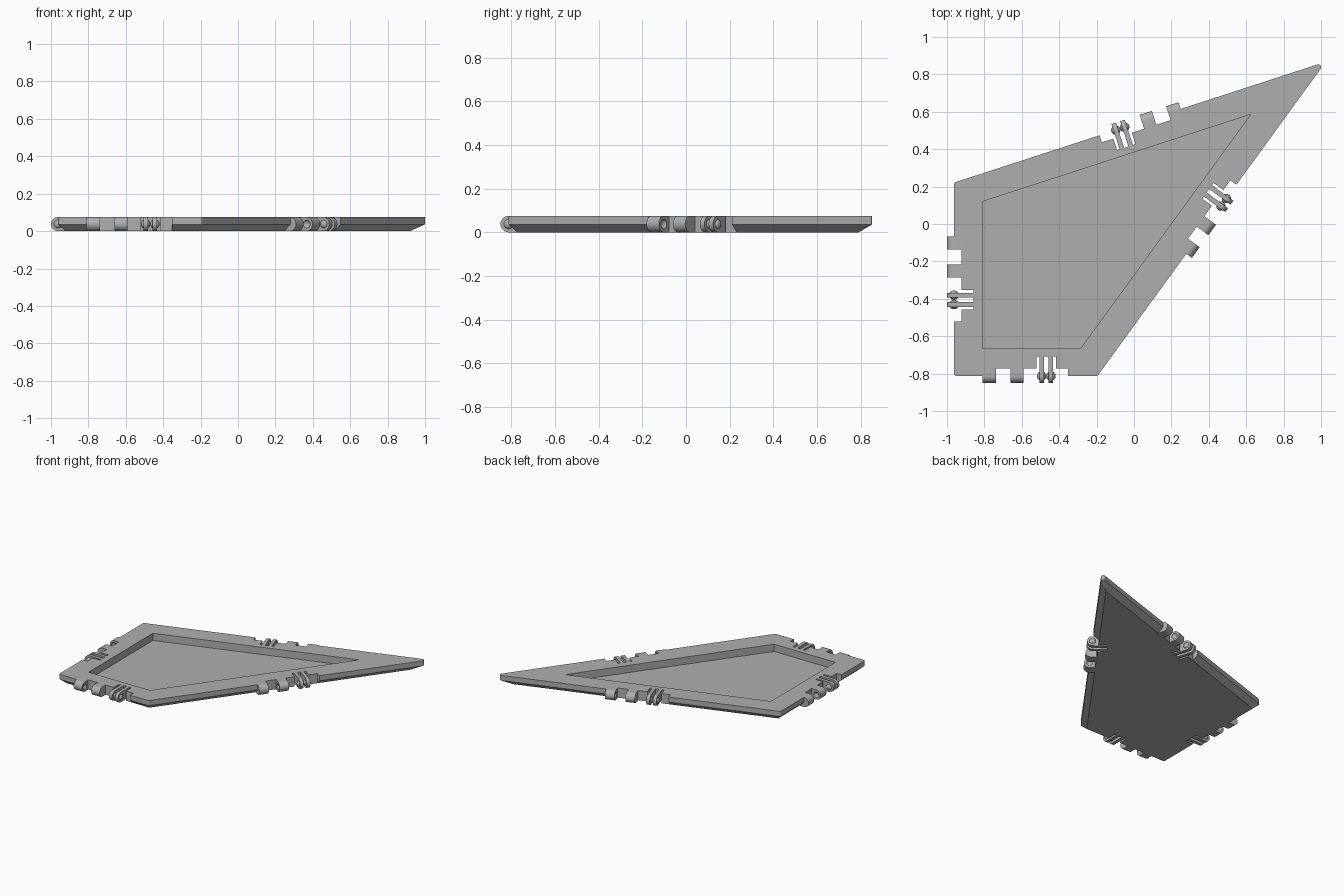
import bpy, bmesh, math
from mathutils import Vector

if "Cube" in bpy.data.objects:
    bpy.data.objects.remove(bpy.data.objects["Cube"])

H = 0.075            # plate thickness
R = H / 2            # hinge barrel radius
CHAMFER = 0.04       # inset of the lower bevel
DOME_R, DOME_H = 0.025, 0.013   # snap bumps and sockets

grey = bpy.data.materials.new("light_grey")
grey.diffuse_color = (0.43, 0.43, 0.43, 1)
grey.use_nodes = True
grey.node_tree.nodes["Principled BSDF"].inputs["Base Color"].default_value = grey.diffuse_color

# plate corners, counter-clockwise
corners = [Vector(p) for p in [(-0.9626, 0.221), (-0.9626, -0.8125),
                               (-0.1954, -0.8125), (1.0248, 0.867)]]
recess = [(-0.81, 0.12), (-0.81, -0.666), (-0.286, -0.666), (0.623, 0.5855)]


def finish(name, bm):
    bmesh.ops.recalc_face_normals(bm, faces=bm.faces)
    mesh = bpy.data.meshes.new(name)
    bm.to_mesh(mesh)
    bm.free()
    mesh.materials.append(grey)
    ob = bpy.data.objects.new(name, mesh)
    bpy.context.collection.objects.link(ob)
    return ob


def loft(name, rings):
    """Closed solid through rings of equal point count."""
    bm = bmesh.new()
    vs = [[bm.verts.new(p) for p in ring] for ring in rings]
    n = len(rings[0])
    for a, b in zip(vs, vs[1:]):
        for i in range(n):
            j = (i + 1) % n
            bm.faces.new((a[i], a[j], b[j], b[i]))
    bm.faces.new(vs[0])
    bm.faces.new(vs[-1])
    bmesh.ops.remove_doubles(bm, verts=bm.verts, dist=1e-5)
    return finish(name, bm)


def ball(name, centre):
    bm = bmesh.new()
    bmesh.ops.create_uvsphere(bm, u_segments=32, v_segments=20, radius=DOME_R)
    bmesh.ops.translate(bm, verts=bm.verts, vec=centre)
    return finish(name, bm)


def activate(ob):
    bpy.ops.object.select_all(action='DESELECT')
    ob.select_set(True)
    bpy.context.view_layer.objects.active = ob


def cut(ob, cutter):
    m = ob.modifiers.new("cut", 'BOOLEAN')
    m.operation, m.solver, m.object = 'DIFFERENCE', 'EXACT', cutter
    activate(ob)
    bpy.ops.object.modifier_apply(modifier=m.name)
    bpy.data.objects.remove(cutter)


def smooth(ob):
    activate(ob)
    bpy.ops.object.shade_smooth_by_angle(angle=math.radians(30))


def edge_frame(i):
    a, b = corners[i], corners[(i + 1) % 4]
    u = (b - a).normalized()
    return (a + b) / 2, u, Vector((u.y, -u.x))


# plate: rounded rim above a chamfered underside
low, rim = [], []
for i, p in enumerate(corners):
    n1, n2 = edge_frame(i - 1 if i else 3)[2], edge_frame(i)[2]
    mitre = (n1 + n2) / (1 + n1.dot(n2))
    r = 0.015
    for k in range(7):
        d = n1.slerp(n2, k / 6)
        low.append(p - mitre * CHAMFER)
        rim.append(p - mitre * r + d * r)
plate = loft("plate", [[(*p, 0) for p in low], [(*p, 0.036) for p in rim],
                       [(*p, H) for p in rim]])
cut(plate, loft("recess_cutter", [[(*p, z) for p in recess] for z in (0.019, 0.2)]))

# hinge notch outline: u along the edge, v outward
notch = [(-0.23, -0.04), (0.058, -0.04), (0.058, -0.104), (0.162, -0.104),
         (0.162, -0.04), (0.226, -0.04), (0.226, 0.1), (-0.23, 0.1)]

for i, side in enumerate(("left", "front", "right", "back")):
    mid, u, out = edge_frame(i)

    def at(a, v, z):
        return (*(mid + u * a + out * v), z)

    cut(plate, loft("notch_cutter", [[at(a, v, z) for a, v in notch]
                                     for z in (-0.1, 0.2)]))

    def knuckle(name, a0, a1, back):
        """Flat tongue ending in a round barrel on the plate edge."""
        prof = [(back, 0), *[(R * math.cos(t), R + R * math.sin(t)) for t in
                             [math.pi * (k / 20 - 0.5) for k in range(21)]], (back, H)]
        return loft(name, [[at(a, v, z) for v, z in prof] for a in (a0, a1)])

    # two tabs with sockets facing each other
    for name, a0, a1, sock in (("outer", -0.23, -0.16, -0.16 + DOME_R - DOME_H),
                               ("inner", -0.08, -0.011, -0.08 - DOME_R + DOME_H)):
        tab = knuckle(f"{side}_{name}_tab", a0, a1, -0.04)
        cut(tab, ball("socket_cutter", at(sock, 0, R)))
        smooth(tab)

    # pair of spring fingers with outward bumps
    for s, name in ((-1, "first"), (1, "second")):
        smooth(knuckle(f"{side}_{name}_finger", 0.11 + s * 0.012, 0.11 + s * 0.037, -0.104))
        smooth(ball(f"{side}_{name}_bump",
                    at(0.11 + s * (0.037 + DOME_H - DOME_R), 0, R)))
